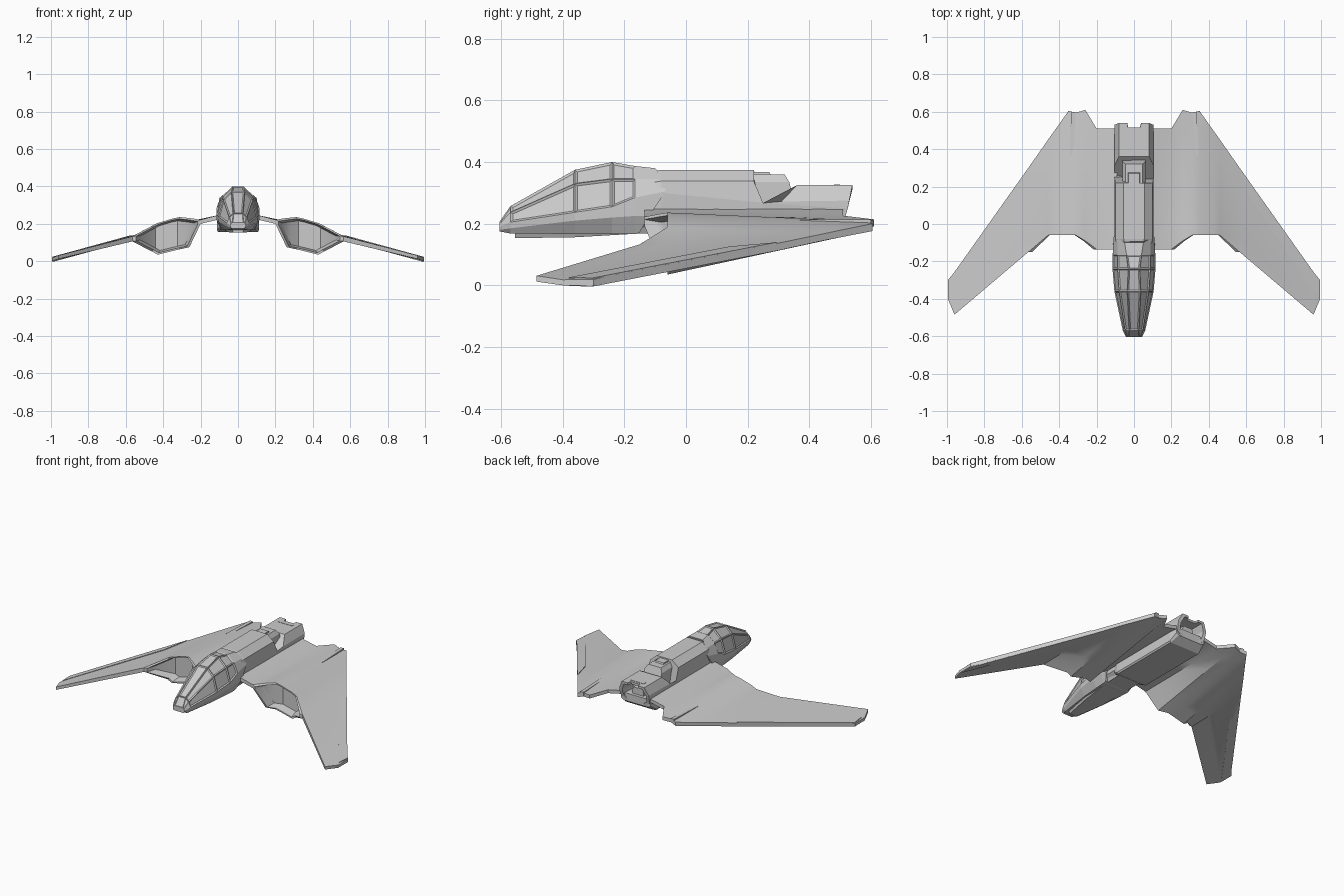
import bpy, bmesh
from mathutils import Vector

if "Cube" in bpy.data.objects:
    bpy.data.objects.remove(bpy.data.objects["Cube"])


def finish(bm, name, smooth=None):
    bmesh.ops.recalc_face_normals(bm, faces=bm.faces)
    me = bpy.data.meshes.new(name)
    bm.to_mesh(me)
    bm.free()
    ob = bpy.data.objects.new(name, me)
    bpy.context.collection.objects.link(ob)
    if smooth:
        bpy.ops.object.select_all(action='DESELECT')
        ob.select_set(True)
        bpy.context.view_layer.objects.active = ob
        bpy.ops.object.shade_smooth_by_angle(angle=smooth)
    return ob


def mirror(ob):
    m = ob.modifiers.new("Mirror", 'MIRROR')
    m.use_axis = (True, False, False)


def loft(rings):
    """Skin half sections (x, y, z), bottom to top, mirrored across x = 0."""
    bm = bmesh.new()
    loops = [[bm.verts.new(p) for p in r] +
             [bm.verts.new((-x, y, z)) for x, y, z in reversed(r)] for r in rings]
    n = len(loops[0])
    grid = [[bm.faces.new((a[i], a[(i + 1) % n], b[(i + 1) % n], b[i])) for i in range(n)]
            for a, b in zip(loops, loops[1:])]
    caps = bm.faces.new(loops[0]), bm.faces.new(loops[-1])
    bmesh.ops.recalc_face_normals(bm, faces=bm.faces)
    return bm, grid, caps


def recess(bm, faces, centre, scale, depth_y=None, shift=0):
    """Extrude a face region inward: shrink in x/z about centre, then move back."""
    ext = bmesh.ops.extrude_face_region(bm, geom=faces)["geom"]
    bmesh.ops.delete(bm, geom=faces, context='FACES')
    for v in [g for g in ext if isinstance(g, bmesh.types.BMVert)]:
        v.co.x = centre[0] + (v.co.x - centre[0]) * scale
        v.co.z = centre[1] + (v.co.z - centre[1]) * scale
        v.co.y = depth_y if depth_y is not None else v.co.y + shift
    return [g for g in ext if isinstance(g, bmesh.types.BMFace)]


def at(y, *pts):
    return [(x, y, z) for x, z in pts]


def slab(name, outline, zfun, lo, hi):
    """Thin plate following the wing plane."""
    bm = bmesh.new()
    a = [bm.verts.new((x, y, zfun(x) + lo)) for x, y in outline]
    b = [bm.verts.new((x, y, zfun(x) + hi)) for x, y in outline]
    bm.faces.new(a)
    bm.faces.new(b)
    for i in range(len(a)):
        j = (i + 1) % len(a)
        bm.faces.new((a[i], a[j], b[j], b[i]))
    mirror(finish(bm, name))


# Cockpit pod with framed, recessed glazing
bm, grid, _ = loft([
    at(-.605, (.03, .175), (.04, .18), (.042, .19), (.038, .20), (.03, .207)),
    at(-.57, (.045, .168), (.056, .185), (.06, .205), (.048, .237), (.025, .257)),
    at(-.36, (.075, .167), (.103, .21), (.105, .237), (.08, .33), (.035, .375)),
    at(-.24, (.085, .166), (.115, .22), (.115, .255), (.088, .345), (.03, .40)),
    at(-.165, (.09, .166), (.114, .225), (.114, .285), (.088, .345), (.04, .387)),
    [(.09, -.15, .172), (.112, -.12, .225), (.108, -.065, .305), (.09, -.075, .345), (.05, -.10, .38)],
])
glass = [grid[r][i] for r in (1, 2, 3) for i in (2, 3, 4, 5, 6)]
bmesh.ops.inset_individual(bm, faces=glass, thickness=.007, depth=-.005, use_even_offset=True)
bmesh.ops.inset_individual(bm, faces=[grid[0][i] for i in (3, 4, 5)], thickness=.004, depth=-.003)
finish(bm, "cockpit_pod")

# Keel under the cockpit
bm, _, _ = loft([
    at(-.555, (.025, .153), (.035, .18)),
    at(-.36, (.06, .156), (.075, .18)),
    at(-.15, (.075, .168), (.09, .20)),
    at(0, (.075, .17), (.09, .20)),
])
finish(bm, "cockpit_keel")

# Main body with raked rear shoulders
bm, _, _ = loft([
    at(-.14, (.07, .175), (.098, .20), (.1, .28), (.085, .33), (.045, .365)),
    at(-.08, (.07, .17), (.10, .20), (.105, .30), (.10, .338), (.055, .375)),
    [(.07, .25, .17), (.10, .25, .20), (.105, .25, .268), (.10, .22, .338), (.055, .22, .375)],
])
finish(bm, "main_body")

# Lower hull box
bm, _, _ = loft([
    at(-.06, (.09, .175), (.10, .18), (.10, .23)),
    at(-.02, (.105, .156), (.112, .165), (.112, .24)),
    at(.46, (.105, .156), (.112, .165), (.112, .24)),
    at(.51, (.085, .19), (.105, .20), (.105, .24)),
])
finish(bm, "lower_hull")

# Spine block between body and engine
bm, _, _ = loft([
    at(.19, (.062, .24), (.062, .335), (.045, .36)),
    [(.062, .36, .24), (.062, .335, .335), (.045, .32, .36)],
])
finish(bm, "spine_block")
bm, _, _ = loft([at(.2, (.035, .33), (.03, .368)), [(.035, .29, .33), (.03, .27, .368)]])
finish(bm, "spine_cap")

# Engine housing with hollow nozzle
bm, _, caps = loft([
    [(.07, .22, .19), (.10, .22, .21), (.105, .25, .267), (.105, .31, .272), (.08, .36, .325)],
    [(.065, .51, .19), (.10, .515, .215), (.105, .525, .25), (.105, .53, .275), (.08, .54, .325)],
])
f = recess(bm, [caps[1]], (0, .255), .8)
f = recess(bm, f, (0, .255), .9, depth_y=.43)
f = recess(bm, f, (0, .255), .6)
recess(bm, f, (0, .255), .9, shift=.06)
engine = finish(bm, "engine_housing")

# Notch in the top lip of the nozzle
bm, _, _ = loft([at(.515, (.03, .295), (.036, .36)), at(.6, (.045, .295), (.055, .36))])
cut = finish(bm, "nozzle_notch_cutter")
cut.hide_render = True
cut.hide_set(True)
b = engine.modifiers.new("Notch", 'BOOLEAN')
b.operation, b.object, b.solver = 'DIFFERENCE', cut, 'EXACT'

# Nozzle side prongs
bm, _, _ = loft([at(.48, (.05, .318), (.05, .327)), at(.50, (.05, .318), (.05, .327))])
finish(bm, "engine_top_plate")

# Wings: x, front y, rear y, front top/bottom z, rear top/bottom z
stations = [
    (.09, -.135, .51, .250, .226, .250, .228),
    (.20, -.135, .51, .222, .200, .226, .204),
    (.26, -.09, .61, .231, .075, .214, .192),
    (.31, -.06, .595, .236, .064, .207, .185),
    (.35, -.06, .605, .228, .055, .200, .176),
    (.43, -.06, .492, .204, .035, .177, .154),
    (.46, -.06, .45, .189, .052, .168, .146),
    (.565, -.15, .30, .133, .106, .137, .113),
    (.96, -.485, -.257, .031, .012, .030, .008),
    (.995, -.40, -.30, .018, .0, .019, .0),
]
ROWS = 6
bm = bmesh.new()
top, bot = [], []
for x, yf, yr, tf, bf, tr, br in stations:
    ts = [i / ROWS for i in range(ROWS + 1)]
    top.append([bm.verts.new((x, yf + (yr - yf) * t, tf + (tr - tf) * t)) for t in ts])
    bot.append([bm.verts.new((x, yf + (yr - yf) * t, bf + (br - bf) * t)) for t in ts])
mouth = []
for s in range(len(stations) - 1):
    for g in (top, bot):
        for r in range(ROWS):
            bm.faces.new((g[s][r], g[s + 1][r], g[s + 1][r + 1], g[s][r + 1]))
    front = bm.faces.new((top[s][0], top[s + 1][0], bot[s + 1][0], bot[s][0]))
    bm.faces.new((top[s][-1], top[s + 1][-1], bot[s + 1][-1], bot[s][-1]))
    if 1 <= s <= 6:
        mouth.append(front)
for s in (0, -1):
    for r in range(ROWS):
        bm.faces.new((top[s][r], top[s][r + 1], bot[s][r + 1], bot[s][r]))
bmesh.ops.recalc_face_normals(bm, faces=bm.faces)
# Recessed air intake in the leading edge
f = recess(bm, mouth, (.37, .14), .90)
f = recess(bm, f, (.37, .14), .92, shift=.035)
recess(bm, f, (.37, .14), .95, shift=.02)
mirror(finish(bm, "wing", smooth=.5))

# Trailing edge strip and rear flap plates
wing_z = lambda x: .137 - .274 * (x - .565)
slab("wing_edge_strip", [(.57, .293), (.992, -.303), (.985, -.38), (.95, -.33), (.62, .14), (.60, .20)],
     wing_z, -.024, .004)
slab("wing_flap", [(.322, .37), (.345, .37), (.335, .6), (.312, .597)],
     lambda x: .207, -.02, .006)
